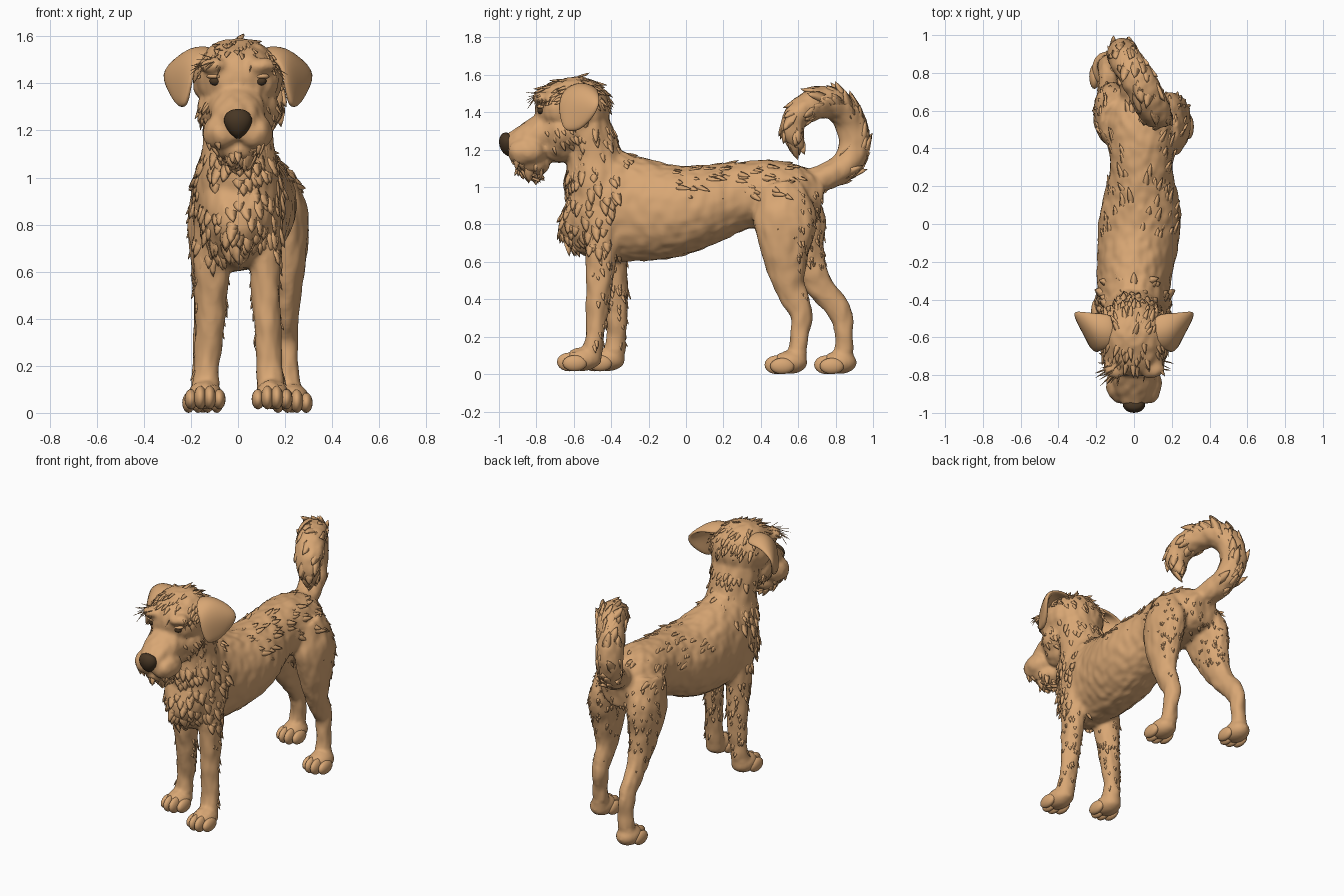
import bpy, bmesh, math, random
from mathutils import Vector, Matrix, noise
from mathutils.bvhtree import BVHTree

random.seed(7)
if "Cube" in bpy.data.objects:
    bpy.data.objects.remove(bpy.data.objects["Cube"])


def material(name, rgb, rough):
    m = bpy.data.materials.new(name)
    m.use_nodes = True
    m.diffuse_color = (*rgb, 1)
    shader = m.node_tree.nodes["Principled BSDF"]
    shader.inputs["Base Color"].default_value = (*rgb, 1)
    shader.inputs["Roughness"].default_value = rough
    return m


TAN = material("tan fur", (0.69, 0.385, 0.175), 0.9)
NOSE = material("dark brown nose", (0.065, 0.038, 0.018), 0.5)
EYE = material("brown eye", (0.07, 0.04, 0.018), 0.3)


def make_object(name, bm, mat):
    bmesh.ops.recalc_face_normals(bm, faces=bm.faces[:])
    mesh = bpy.data.meshes.new(name)
    bm.to_mesh(mesh)
    bm.free()
    mesh.materials.append(mat)
    mesh.shade_smooth()
    obj = bpy.data.objects.new(name, mesh)
    bpy.context.collection.objects.link(obj)
    return obj


def ellipsoid(bm, centre, radii, segments=20):
    matrix = Matrix.Translation(centre) @ Matrix.Diagonal((*radii, 1))
    bmesh.ops.create_uvsphere(bm, u_segments=segments, v_segments=segments // 2,
                              radius=1, matrix=matrix)


def catmull(a, b, c, d, t):
    return [0.5 * (2 * q + (r - p) * t + (2 * p - 5 * q + 4 * r - s) * t * t
                   + (3 * q - p - 3 * r + s) * t ** 3) for p, q, r, s in zip(a, b, c, d)]


def loft(bm, rings, sides=24, steps=4):
    """Smooth closed tube; each ring is x, y, z, side radius, other radius."""
    padded = [rings[0]] + rings + [rings[-1]]
    path = [catmull(*padded[i:i + 4], k / steps)
            for i in range(len(rings) - 1) for k in range(steps)] + [rings[-1]]
    loops = []
    for i, (x, y, z, a, b) in enumerate(path):
        before, after = path[max(i - 1, 0)], path[min(i + 1, len(path) - 1)]
        along = (Vector(after[:3]) - Vector(before[:3])).normalized()
        side = (Vector((1, 0, 0)) - along * along.x).normalized()
        up = along.cross(side)
        angles = [math.tau * k / sides for k in range(sides)]
        loops.append([bm.verts.new(Vector((x, y, z)) + side * a * math.cos(t)
                                   + up * b * math.sin(t)) for t in angles])
    for low, high in zip(loops, loops[1:]):
        for k in range(sides):
            n = (k + 1) % sides
            bm.faces.new((low[k], low[n], high[n], high[k]))
    bm.faces.new(loops[0][::-1])
    bm.faces.new(loops[-1])


body = bmesh.new()
# Torso, chest to rump
loft(body, [(0, -.625, .95, .07, .12), (0, -.57, .93, .14, .25), (0, -.45, .91, .185, .3),
            (0, -.3, .885, .195, .285), (.02, -.1, .87, .215, .255), (.035, .06, .895, .215, .225),
            (.038, .28, .95, .17, .185), (.038, .46, .965, .18, .18),
            (.03, .6, .95, .17, .16), (.02, .725, .93, .1, .1)])
# Neck
loft(body, [(0, -.45, .85, .18, .15), (0, -.47, 1.02, .175, .175), (0, -.49, 1.16, .15, .15),
            (0, -.53, 1.32, .155, .13), (0, -.565, 1.44, .14, .12)])
# Skull, cheeks, throat, brow, muzzle, lips and chin
ellipsoid(body, (0, -.59, 1.42), (.195, .19, .172))
ellipsoid(body, (0, -.67, 1.42), (.178, .14, .145))
ellipsoid(body, (0, -.65, 1.29), (.18, .14, .12))
ellipsoid(body, (0, -.68, 1.22), (.13, .11, .09))
loft(body, [(0, -.64, 1.33, .14, .12), (0, -.78, 1.285, .12, .1),
            (0, -.88, 1.24, .1, .08), (0, -.95, 1.22, .065, .06)])
for s in (-1, 1):
    ellipsoid(body, (s * .065, -.85, 1.19), (.085, .105, .08))
    ellipsoid(body, (s * .095, -.765, 1.475), (.065, .055, .035))
ellipsoid(body, (0, -.82, 1.12), (.1, .095, .06))
# Front legs
loft(body, [(.11, -.44, .88, .08, .12), (.115, -.455, .62, .066, .085), (.122, -.47, .42, .058, .066),
            (.132, -.485, .22, .055, .052), (.14, -.515, .06, .06, .06)])
loft(body, [(-.105, -.42, .88, .08, .12), (-.112, -.4, .62, .078, .085), (-.116, -.38, .42, .066, .07),
            (-.13, -.37, .22, .055, .052), (-.14, -.39, .06, .06, .06)])
# Hind legs
loft(body, [(.14, .5, 1.0, .1, .13), (.195, .53, .82, .105, .17), (.205, .53, .65, .085, .13),
            (.205, .55, .48, .06, .085), (.205, .615, .33, .048, .065),
            (.212, .605, .2, .047, .048), (.225, .59, .04, .055, .055)])
loft(body, [(-.08, .53, 1.0, .1, .13), (-.115, .58, .82, .1, .17), (-.125, .62, .66, .08, .125),
            (-.13, .7, .49, .058, .08), (-.14, .82, .34, .048, .065),
            (-.145, .845, .2, .047, .048), (-.15, .84, .04, .055, .055)])
# Curled tail
loft(body, [(.02, .6, 1.02, .07, .07), (0, .74, 1.05, .08, .07), (-.04, .86, 1.125, .08, .08),
            (-.06, .9, 1.25, .085, .085), (-.04, .86, 1.38, .085, .085), (.02, .77, 1.455, .09, .085),
            (.08, .65, 1.425, .09, .08), (.12, .575, 1.36, .085, .065),
            (.13, .575, 1.27, .065, .055), (.13, .62, 1.2, .02, .02)])

# Paws: a pad merged into the body, with separate rounded toes
for name, x, front, base in (("front_left", .145, -.69, .015), ("front_right", -.14, -.555, .015),
                             ("hind_left", .23, .42, 0), ("hind_right", -.15, .685, 0)):
    ellipsoid(body, (x, front + .135, base + .062), (.074, .095, .062))
    toes = bmesh.new()
    for k in (-1.5, -.5, .5, 1.5):
        inner = abs(k) < 1
        ellipsoid(toes, (x + k * .04, front + (.065 if inner else .095), base + (.05 if inner else .043)),
                  (.027, .065, .05 if inner else .043))
    make_object(name + "_toes", toes, TAN)

# Fuse the coat into one skin and ruffle it
dog = make_object("body", body, TAN)
remesh = dog.modifiers.new("fuse", 'REMESH')
remesh.mode = 'VOXEL'
remesh.voxel_size = .012
relax = dog.modifiers.new("relax", 'SMOOTH')
relax.iterations = 6
graph = bpy.context.evaluated_depsgraph_get()
skin = bpy.data.meshes.new_from_object(dog.evaluated_get(graph))
dog.modifiers.clear()
dog.data = skin
skin.materials.clear()
skin.materials.append(TAN)
for v, n in [(v, v.normal.copy()) for v in skin.vertices]:
    if v.co.z > .12:
        v.co += n * noise.noise(Vector((v.co.x * 28, v.co.y * 20, v.co.z * 12))) * .007
skin.shade_smooth()
samples = [(p.center.copy(), p.normal.copy()) for p in skin.polygons]
surface = BVHTree.FromPolygons([v.co for v in skin.vertices], [p.vertices for p in skin.polygons])


def lock(bm, root, normal, flow, length, width):
    """One flat pointed tuft, sunk at the root and lifting to its tip."""
    side = normal.cross(flow).normalized()
    rows = []
    for t, w, h in ((0, .4, -.3), (.4, .55, .12), (.75, .32, .12)):
        c = root + flow * length * t
        rows.append([bm.verts.new(c + side * width * w), bm.verts.new(c + normal * width * h),
                     bm.verts.new(c - side * width * w), bm.verts.new(c - normal * width * .4)])
    tip = bm.verts.new(root + flow * length)
    for a, b in zip(rows, rows[1:]):
        for k in range(4):
            bm.faces.new((a[k], a[k - 1], b[k - 1], b[k]))
    for k in range(4):
        bm.faces.new((rows[-1][k], rows[-1][k - 1], tip))


def fur(name, count, length, width, lift, flow, where):
    bm = bmesh.new()
    spots = [s for s in samples if where(*s)]
    for p, n in random.sample(spots, min(count, len(spots))):
        d = flow(p) + Vector([random.uniform(-.2, .2) for _ in range(3)])
        d = (d - n * d.dot(n)).normalized()
        d = (d + n * lift * random.uniform(.5, 1.4)).normalized()
        lock(bm, p - n * .004, n, d, length * random.uniform(.7, 1.3), width)
    make_object(name, bm, TAN)


down = lambda p: Vector((0, .15, -1))
back = lambda p: Vector((0, 1, -.45))
curl = lambda p: Vector((0, 1.3 - p.z, p.y - .73)).normalized()
crown = lambda p: Vector((p.x * 2, -1, -.4) if p.y < -.6 else (p.x * 2, .8, -.6))

# Coat tufts by region
fur("chest_fur", 150, .085, .046, .13, down,
    lambda p, n: p.y < -.37 and .68 < p.z < 1.12 and n.y < .35)
fur("neck_fur", 80, .07, .034, .12, down,
    lambda p, n: 1.08 < p.z < 1.36 and -.62 < p.y < -.3)
fur("back_fur", 120, .085, .03, .05, back,
    lambda p, n: -.1 < p.y < .6 and .96 < p.z < 1.2 and n.z > .1)
fur("rump_fur", 110, .045, .018, .25, down,
    lambda p, n: p.y > .55 and .6 < p.z < 1 and n.y > -.1)
fur("foreleg_fur", 100, .05, .02, .25, down,
    lambda p, n: p.y < -.25 and .16 < p.z < .68 and (n.y > .3 or abs(n.x) > .9))
fur("thigh_fur", 60, .035, .014, .2, down,
    lambda p, n: .35 < p.y < .85 and .4 < p.z < .85 and n.y > -.3)
fur("crown_fur", 90, .08, .026, .08, crown,
    lambda p, n: -.74 < p.y < -.4 and p.z > 1.46)
fur("brow_fur", 24, .075, .007, .4, lambda p: Vector((p.x * 5, -.3, -1)),
    lambda p, n: p.y < -.72 and p.z > 1.47 and abs(p.x) > .04)
fur("beard_fur", 45, .06, .03, .12, lambda p: Vector((0, -.1, -1)),
    lambda p, n: p.y < -.74 and p.z < 1.16 and n.z < .3 and not (abs(p.x) < .08 and p.z > 1.12))
fur("cheek_fur", 40, .06, .024, .1, lambda p: Vector((0, .5, -1)),
    lambda p, n: -.78 < p.y < -.55 and 1.2 < p.z < 1.38 and abs(p.x) > .12)
fur("tail_fur", 95, .105, .05, -.06, curl,
    lambda p, n: p.y > .5 and (p.z > 1.24 or p.y > .8 and p.z > .98))

# Folded ears
EAR = [[(.09, -.64, 1.52), (.1, -.56, 1.55), (.1, -.47, 1.51)],
       [(.175, -.67, 1.49), (.2, -.57, 1.57), (.22, -.47, 1.52)],
       [(.19, -.685, 1.43), (.25, -.58, 1.48), (.335, -.45, 1.455)],
       [(.205, -.675, 1.36), (.245, -.59, 1.37), (.3, -.49, 1.37)],
       [(.225, -.65, 1.3), (.235, -.61, 1.295), (.25, -.57, 1.3)]]
for name, s in (("left_ear", 1), ("right_ear", -1)):
    bm = bmesh.new()
    grid = [[bm.verts.new((s * x, y, z)) for x, y, z in row] for row in EAR]
    for a, b in zip(grid, grid[1:]):
        for k in (0, 1):
            bm.faces.new((a[k], a[k + 1], b[k + 1], b[k]))
    ear = make_object(name, bm, TAN)
    thick = ear.modifiers.new("thickness", 'SOLIDIFY')
    thick.thickness, thick.offset = .035, 0
    ear.modifiers.new("round", 'SUBSURF').levels = 2
    ear.modifiers["round"].render_levels = 2

# Eyes set into the face, with tan lids
for name, s in (("left", 1), ("right", -1)):
    spot = surface.ray_cast(Vector((s * .097, -2, 1.41)), Vector((0, 1, 0)))[0]
    eye, lid = bmesh.new(), bmesh.new()
    ellipsoid(eye, spot + Vector((0, .009, 0)), (.024, .019, .019))
    ellipsoid(lid, spot + Vector((0, .012, .02)), (.036, .026, .013))
    make_object(name + "_eye", eye, EYE)
    make_object(name + "_eyelid", lid, TAN)

# Nose, broad above and narrow below
nose = bmesh.new()
loft(nose, [(0, -.935, 1.17, .012, .02), (0, -.94, 1.19, .034, .035), (0, -.95, 1.22, .054, .044),
            (0, -.955, 1.25, .059, .044), (0, -.945, 1.274, .044, .034), (0, -.94, 1.283, .015, .012)])
make_object("nose", nose, NOSE)
